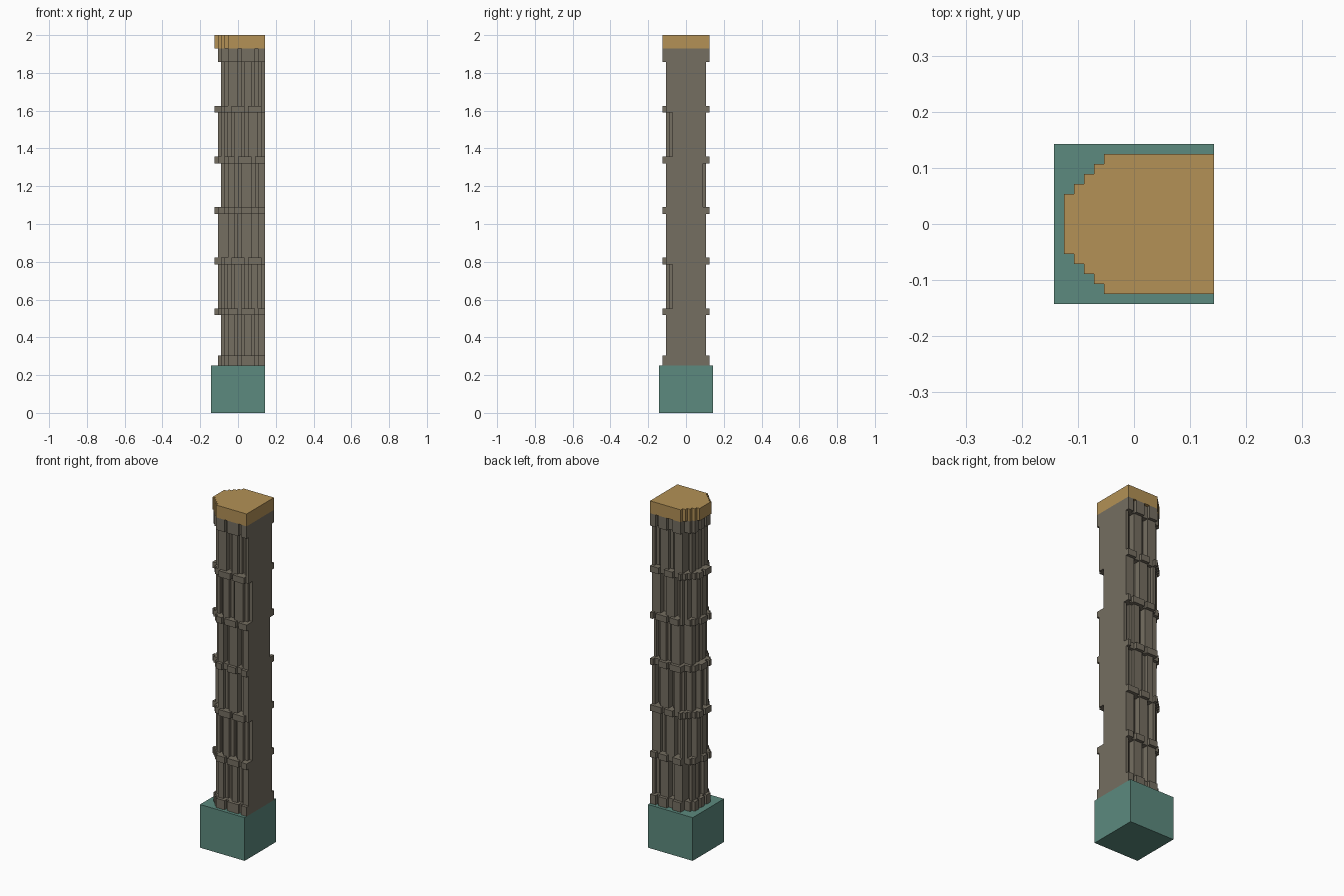
import bpy, bmesh, math

cube = bpy.data.objects.get("Cube")
if cube:
    bpy.data.objects.remove(cube, do_unlink=True)

U = 2 / 112          # one block of the grid the pillar is carved on
PERIOD = 4.85        # spacing of the grooves around the trunk


def material(name, rgb):
    m = bpy.data.materials.new(name)
    m.use_nodes = True
    m.diffuse_color = (*rgb, 1)
    bsdf = next(n for n in m.node_tree.nodes if n.type == 'BSDF_PRINCIPLED')
    bsdf.inputs["Base Color"].default_value = (*rgb, 1)
    bsdf.inputs["Roughness"].default_value = 0.9
    return m


TEAL = material("teal", (0.107, 0.254, 0.209))
BARK = material("grey_brown", (0.178, 0.156, 0.119))
GOLD = material("gold", (0.451, 0.283, 0.093))


def prism(name, inside, z0, z1, mat):
    """Extrude every grid cell for which inside(x, y) holds, keeping only outer faces."""
    cells = {(i, j) for i in range(-8, 8) for j in range(-8, 8)
             if inside(i + .5, j + .5)}
    bm = bmesh.new()

    def quad(*pts):
        bm.faces.new([bm.verts.new((x * U, y * U, z * U)) for x, y, z in pts])

    for i, j in cells:
        corners = [(i, j), (i + 1, j), (i + 1, j + 1), (i, j + 1)]
        quad(*[(x, y, z1) for x, y in corners])
        quad(*[(x, y, z0) for x, y in reversed(corners)])
        for k, (dx, dy) in enumerate([(0, -1), (1, 0), (0, 1), (-1, 0)]):
            if (i + dx, j + dy) not in cells:
                a, b = corners[k], corners[(k + 1) % 4]
                quad((*a, z0), (*b, z0), (*b, z1), (*a, z1))
    bmesh.ops.remove_doubles(bm, verts=bm.verts, dist=1e-5)
    bmesh.ops.dissolve_limit(bm, angle_limit=0.02, verts=bm.verts, edges=bm.edges)
    me = bpy.data.meshes.new(name)
    bm.to_mesh(me)
    bm.free()
    me.materials.append(mat)
    ob = bpy.data.objects.new(name, me)
    bpy.context.collection.objects.link(ob)
    return ob


def hull(x, y, rx, ry, cut):
    """Flat-backed outline with two stepped corners."""
    return x > -rx and abs(y) < ry and abs(y) - x <= cut


def around(x, y):
    """Distance walked around the outline, from one wall corner to the other."""
    s = 8 - x if x > -2 else 10 + 6 * math.atan2(-2 - x, abs(y))
    return s if y < 0 else 38.8 - s


def fluted(rx, ry, start, steps):
    """Outline with grooves; steps lists (half width, depth) of each groove."""
    def inside(x, y):
        t = (around(x, y) - start) % PERIOD
        gap = min(t, PERIOD - t)
        depth = max([d for w, d in steps if gap < w], default=0)
        return hull(x, y, rx - depth, ry - depth, ry + 2 - depth)
    return inside


# Square base and stepped cap
prism("base", lambda x, y: True, 0, 14, TEAL)
prism("cap", lambda x, y: hull(x, y, 7, 7, 9), 108, 112, GOLD)

# Six trunk sections: reach towards -x and where the grooves start
sections = [(5, 2.6), (6, 0.6), (6, 3.0), (5, 3.4), (6, 0.8), (5, 2.5)]
deep = [(1.1, 1), (0.6, 2)]
for n, (rx, start) in enumerate(sections):
    z0, z1 = 16 + 15 * n, 29 + 15 * n
    prism(f"trunk_section_{n + 1}", fluted(rx, 6, start, deep), z0, z1, BARK)
    # Lip above each section; the last one is taller and meets the cap
    last = n == 5
    prism(f"trunk_lip_{n + 1}", fluted(6 if last else 7, 7, start, [(0.7, 1)]),
          z1, 108 if last else z1 + 2, BARK)

# Foot ring resting on the base
prism("trunk_foot", fluted(6, 7, 2.6, [(0.7, 1)]), 14, 17, BARK)
